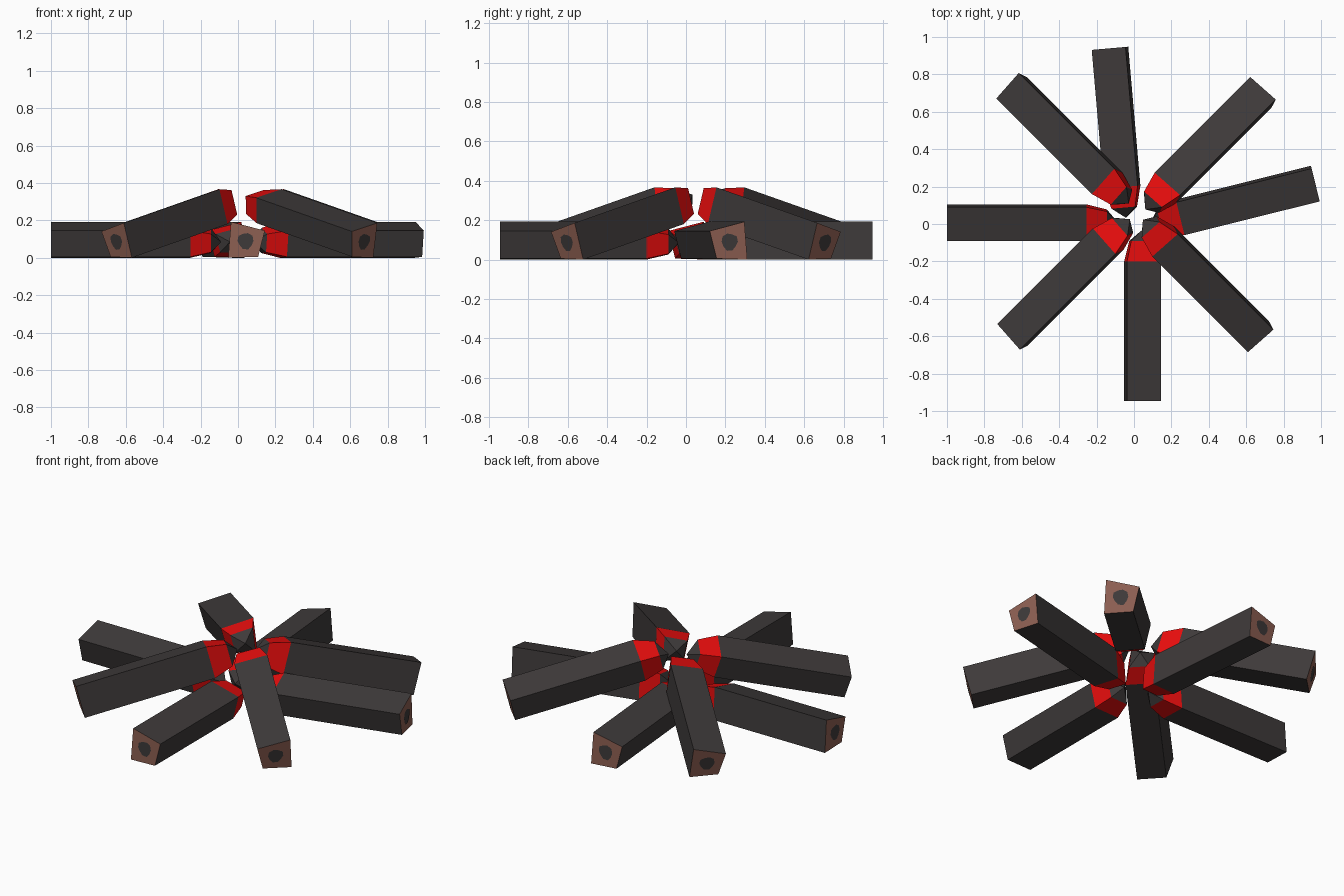
import bpy, bmesh, math
from mathutils import Vector

if "Cube" in bpy.data.objects:
    bpy.data.objects.remove(bpy.data.objects["Cube"])


def material(name, rgb):
    m = bpy.data.materials.new(name)
    m.diffuse_color = (*rgb, 1)
    m.use_nodes = True
    m.node_tree.nodes["Principled BSDF"].inputs["Base Color"].default_value = m.diffuse_color
    return m


BARK = material("charred_bark", (0.048, 0.042, 0.042))
EMBER = material("ember_red", (0.80, 0.004, 0.004))
WOOD = material("cut_wood", (0.27, 0.115, 0.085))

# Uneven four-sided log section: (sideways, height), seen from the outer end
SECTION = [(-0.100, 0.0), (0.060, 0.005), (0.096, 0.145), (-0.085, 0.192)]
CENTRE = (-0.008, 0.085)
BODY, GLOW, TIP = 0.745, 0.11, 0.055
# Slightly lumpy outline of the dark heartwood
HEART_RADII = [0.043, 0.047, 0.044, 0.040, 0.046, 0.042, 0.038, 0.045, 0.048, 0.041]


def make_log(name, angle, reach, side, tilt=0, mirrored=False):
    """Log whose outer end is at `reach` from the middle, pointing inward."""
    a, t = math.radians(angle), math.radians(tilt)
    out = Vector((math.cos(a), math.sin(a), 0))
    right = Vector((-math.sin(a), math.cos(a), 0))
    axis = -out * math.cos(t) + Vector((0, 0, math.sin(t)))
    up = out * math.sin(t) + Vector((0, 0, math.cos(t)))
    origin = out * reach + right * side
    flip = -1 if mirrored else 1

    bm = bmesh.new()

    def vert(u, h, d):
        return bm.verts.new(origin + right * u * flip + up * h + axis * d)

    def ring(d, s):
        return [vert(CENTRE[0] + (u - CENTRE[0]) * s, CENTRE[1] + (h - CENTRE[1]) * s, d)
                for u, h in SECTION]

    # Bark body, glowing tapered band and burnt point
    rings = [ring(0, 1), ring(BODY, 1), ring(BODY + GLOW, 0.7)]
    for k in range(2):
        for i in range(4):
            j = (i + 1) % 4
            f = bm.faces.new((rings[k][i], rings[k][j], rings[k + 1][j], rings[k + 1][i]))
            f.material_index = k
    apex = vert(*CENTRE, BODY + GLOW + TIP)
    for i in range(4):
        bm.faces.new((rings[2][i], rings[2][(i + 1) % 4], apex))
    # Sawn outer end
    bm.faces.new(rings[0]).material_index = 2
    bmesh.ops.recalc_face_normals(bm, faces=bm.faces)
    # Heartwood plate on the sawn end
    n = len(HEART_RADII)
    heart = [vert(CENTRE[0] + r * math.cos(math.tau * i / n),
                  CENTRE[1] + 0.005 + r * math.sin(math.tau * i / n), -0.003)
             for i, r in enumerate(HEART_RADII)]
    f = bm.faces.new(heart)
    f.normal_update()
    if f.normal.dot(axis) > 0:
        f.normal_flip()

    me = bpy.data.meshes.new(name)
    bm.to_mesh(me)
    bm.free()
    for m in (BARK, EMBER, WOOD):
        me.materials.append(m)
    bpy.context.collection.objects.link(bpy.data.objects.new(name, me))


# Logs lying flat
make_log("flat_log_left", 180, 1.0, -0.005)
make_log("flat_log_front", 270, 0.945, 0.0475)
make_log("flat_log_back", 95, 0.947, 0.048)
make_log("flat_log_right", 14, 0.993, -0.027, mirrored=True)

# Logs leaning up towards the middle
make_log("leaning_log_front_left", 225, 0.86, -0.042, 14, True)
make_log("leaning_log_front_right", 315, 0.88, 0.042, 14, True)
make_log("leaning_log_back_right", 45, 0.96, 0.02, 14)
make_log("leaning_log_back_left", 135, 0.96, -0.05, 14)
